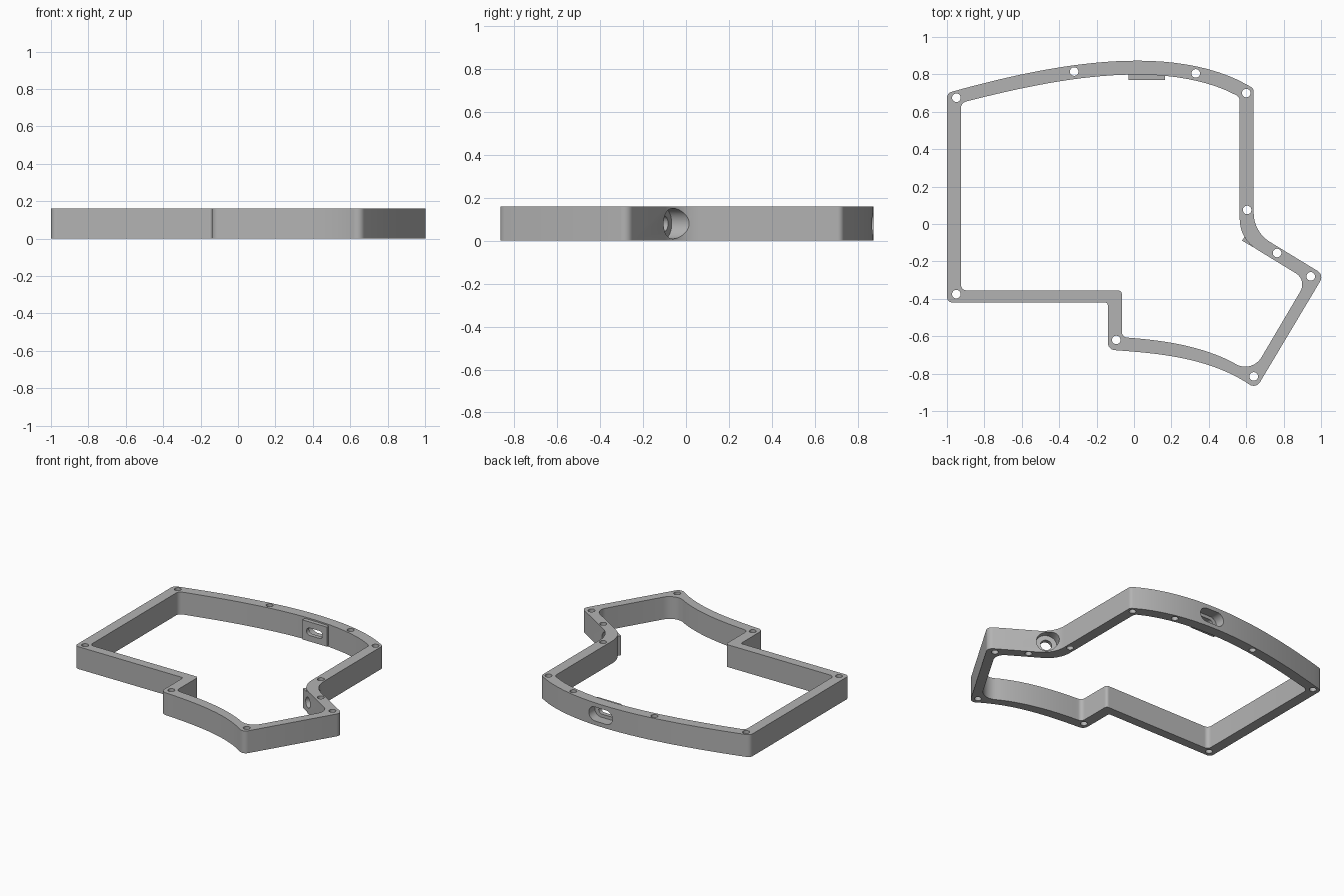
import bpy, bmesh
from math import pi, sin, cos, tan, radians
from mathutils import Vector, Matrix

if "Cube" in bpy.data.objects:
    bpy.data.objects.remove(bpy.data.objects["Cube"])

HEIGHT = 0.16
grey = bpy.data.materials.new("satin_grey")
grey.use_nodes = True
colour = (0.45, 0.45, 0.45, 1)
grey.diffuse_color = colour
grey.node_tree.nodes["Principled BSDF"].inputs["Base Color"].default_value = colour


def bezier(a, b, c, d, lo=0.06, hi=0.94, n=24):
    """Sharp path points along a cubic, leaving room for corner fillets."""
    pts = []
    for i in range(n + 1):
        t = lo + (hi - lo) * i / n
        s = 1 - t
        p = (Vector(a) * s**3 + Vector(b) * 3 * s * s * t
             + Vector(c) * 3 * s * t * t + Vector(d) * t**3)
        pts.append((p.x, p.y, 0))
    return pts


def rounded(path, steps=8):
    """Replace each (x, y, radius) corner with a tangent arc."""
    out = []
    for i, (x, y, r) in enumerate(path):
        p = Vector((x, y))
        if r == 0:
            out.append(p)
            continue
        u = (Vector(path[i - 1][:2]) - p).normalized()
        v = (Vector(path[(i + 1) % len(path)][:2]) - p).normalized()
        half = u.angle(v) / 2
        centre = p + (u + v).normalized() * (r / sin(half))
        start = p + u * (r / tan(half)) - centre
        end = p + v * (r / tan(half)) - centre
        sweep = start.angle(end)
        for k in range(steps + 1):
            f = k / steps
            out.append(centre + (start * sin((1 - f) * sweep)
                                 + end * sin(f * sweep)) / sin(sweep))
    return out


def slot(half, r, n=48):
    """Circle, or a stadium when half is above zero."""
    pts = []
    for k in range(n):
        a = 2 * pi * (k + 0.5) / n
        pts.append(Vector((r * cos(a) + (half if cos(a) > 0 else -half), r * sin(a))))
    return pts


def prism(name, loops, depth, matrix=Matrix()):
    """Fill nested outlines and extrude them to a solid."""
    bm = bmesh.new()
    for loop in loops:
        vs = [bm.verts.new((p.x, p.y, 0)) for p in loop]
        for i, v in enumerate(vs):
            bm.edges.new((vs[i - 1], v))
    bmesh.ops.triangle_fill(bm, edges=bm.edges[:], use_beauty=True)
    ext = bmesh.ops.extrude_face_region(bm, geom=bm.faces[:])
    top = [g for g in ext["geom"] if isinstance(g, bmesh.types.BMVert)]
    bmesh.ops.translate(bm, verts=top, vec=(0, 0, depth))
    bmesh.ops.recalc_face_normals(bm, faces=bm.faces[:])
    bm.transform(matrix)
    mesh = bpy.data.meshes.new(name)
    bm.to_mesh(mesh)
    bm.free()
    mesh.materials.append(grey)
    ob = bpy.data.objects.new(name, mesh)
    bpy.context.collection.objects.link(ob)
    return ob


def combine(target, tool, operation):
    mod = target.modifiers.new(tool.name, "BOOLEAN")
    mod.operation, mod.object, mod.solver = operation, tool, "EXACT"
    bpy.context.view_layer.objects.active = target
    bpy.ops.object.modifier_apply(modifier=mod.name)
    bpy.data.objects.remove(tool)


# Outer and inner outlines of the case wall
outer = ([(-1, -0.42, 0.03), (-0.14, -0.42, 0.015), (-0.14, -0.672, 0.04)]
         + bezier((-0.14, -0.672), (0.12, -0.69), (0.42, -0.71), (0.652, -0.882), 0.08, 0.92)
         + [(0.652, -0.882, 0.04), (1.016, -0.272, 0.04), (0.64, -0.043, 0.18), (0.64, 0.725, 0.03)]
         + bezier((0.64, 0.725), (0.2, 0.995), (-0.5, 0.84), (-1, 0.7))
         + [(-1, 0.7, 0.035)])
inner = ([(-0.925, -0.355, 0.03), (-0.065, -0.355, 0.02), (-0.065, -0.605, 0.03)]
         + bezier((-0.065, -0.605), (0.12, -0.62), (0.4, -0.64), (0.63, -0.8), 0.08, 0.85)
         + [(0.63, -0.8, 0.1), (0.925, -0.3, 0.07), (0.565, -0.08, 0.19), (0.565, 0.68, 0.035)]
         + bezier((0.565, 0.68), (0.15, 0.905), (-0.48, 0.762), (-0.925, 0.648))
         + [(-0.925, 0.648, 0.035)])

# Screw holes through the wall
holes = [(-0.95, 0.675), (-0.32, 0.815), (0.33, 0.805), (0.6, 0.7), (0.605, 0.075),
         (0.765, -0.155), (0.945, -0.28), (0.64, -0.815), (-0.095, -0.62), (-0.95, -0.375)]
screws = [[p + Vector(h) for p in slot(0, 0.023, 24)] for h in holes]

wall = prism("case_wall", [rounded(outer), rounded(inner)] + screws, HEIGHT)

# Connector ports: backing plate inside, wide recess outside, narrow opening through
ports = [("rear_port", (0.068, 0.77), 0, 0.097, (0.045, 0.05), (0.037, 0.027)),
         ("side_port", (0.645, -0.128), -30, 0.077, (0, 0.071), (0, 0.037))]
for name, (x, y), angle, half, recess, opening in ports:
    frame = (Matrix.Translation((x, y, HEIGHT / 2)) @ Matrix.Rotation(radians(angle), 4, "Z")
             @ Matrix.Rotation(-pi / 2, 4, "X"))
    tall = 0.07
    plate = [Vector(p) for p in ((-half, -tall), (half, -tall), (half, tall), (-half, tall))]
    combine(wall, prism(name + "_plate", [plate], 0.05, frame), "UNION")
    deep = frame @ Matrix.Translation((0, 0, 0.03))
    combine(wall, prism(name + "_recess", [slot(*recess)], 0.2, deep), "DIFFERENCE")
    through = frame @ Matrix.Translation((0, 0, -0.05))
    combine(wall, prism(name + "_opening", [slot(*opening)], 0.2, through), "DIFFERENCE")

bpy.ops.object.select_all(action="DESELECT")
wall.select_set(True)
bpy.context.view_layer.objects.active = wall
bpy.ops.object.shade_smooth_by_angle(angle=radians(30))
